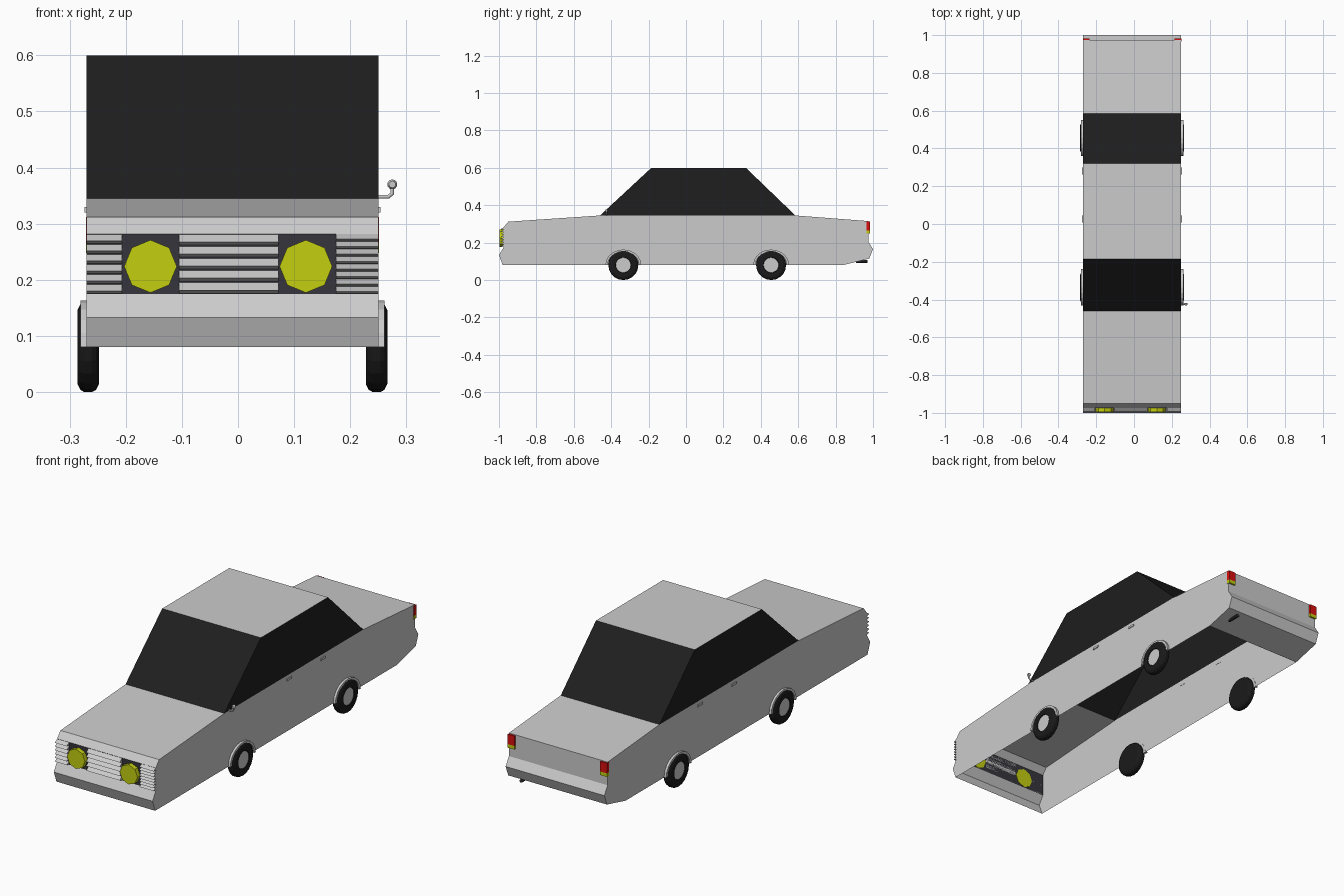
import bpy, bmesh, math
from mathutils import Vector

if "Cube" in bpy.data.objects:
    bpy.data.objects.remove(bpy.data.objects["Cube"])

XL, XR = -0.27, 0.25          # body sides
XC = (XL + XR) / 2


def material(name, rgb):
    m = bpy.data.materials.new(name)
    m.diffuse_color = (*rgb, 1)
    m.use_nodes = True
    m.node_tree.nodes["Principled BSDF"].inputs["Base Color"].default_value = m.diffuse_color
    return m


GLASS = material("dark_glass", (0.013, 0.013, 0.013))
RUBBER = material("rubber", (0.01, 0.01, 0.01))
DARK = material("grille_dark", (0.035, 0.035, 0.045))
YELLOW = material("lamp_yellow", (0.55, 0.62, 0.005))
RED = material("lamp_red", (0.7, 0.005, 0.005))


def finish(name, bm, mat=None):
    bmesh.ops.recalc_face_normals(bm, faces=bm.faces)
    me = bpy.data.meshes.new(name)
    bm.to_mesh(me)
    bm.free()
    ob = bpy.data.objects.new(name, me)
    bpy.context.collection.objects.link(ob)
    if mat:
        me.materials.append(mat)
    return ob


def prism(name, pts, x0, x1, mat=None, skip=(), caps=True):
    """Extrude a (y, z) outline along x; skipped edges stay open."""
    bm = bmesh.new()
    a = [bm.verts.new((x0, y, z)) for y, z in pts]
    b = [bm.verts.new((x1, y, z)) for y, z in pts]
    n = len(pts)
    for i in range(n):
        if i not in skip:
            j = (i + 1) % n
            bm.faces.new((a[i], a[j], b[j], b[i]))
    if caps:
        bm.faces.new(a)
        bm.faces.new(b[::-1])
    return finish(name, bm, mat)


def box(name, x0, x1, y0, y1, z0, z1, mat=None):
    return prism(name, [(y0, z0), (y1, z0), (y1, z1), (y0, z1)], x0, x1, mat)


def lathe(name, stations, centre, axis, n, mat=None):
    """Loft circles given as (offset along axis, radius), capped at both ends."""
    bm = bmesh.new()
    c, ax = Vector(centre), Vector(axis)
    up = Vector((0, 0, 1))
    side = ax.cross(up)
    rings = []
    for off, r in stations:
        rings.append([bm.verts.new(c + ax * off + r * (math.cos(t) * up + math.sin(t) * side))
                      for t in (2 * math.pi * k / n for k in range(n))])
    for p, q in zip(rings, rings[1:]):
        for k in range(n):
            bm.faces.new((p[k], p[(k + 1) % n], q[(k + 1) % n], q[k]))
    bm.faces.new(rings[0])
    bm.faces.new(rings[-1])
    return finish(name, bm, mat)


# Body shell, open below, under the cabin and behind the grille
body = [(-0.98, 0.08), (-1.0, 0.133), (-0.975, 0.175), (-0.975, 0.282), (-0.95, 0.312),
        (-0.46, 0.345), (0.585, 0.345), (0.975, 0.315), (0.975, 0.205), (1.0, 0.165),
        (0.98, 0.115), (0.84, 0.08)]
prism("body_shell", body, XL, XR, skip=(2, 5, 11))

# Cabin: dark glass all round with a grey roof
cabin = [(-0.46, 0.345), (-0.185, 0.6), (0.32, 0.6), (0.585, 0.345)]
prism("cabin_glass", cabin, XL, XR, GLASS, skip=(1, 3))
prism("roof", cabin[1:3], XL, XR, skip=(1,), caps=False)

# Grille backing panel
prism("grille_panel", [(-0.975, 0.175), (-0.975, 0.282)], XL, XR, DARK, skip=(1,), caps=False)

# Louvred grille sections
for part, x0, x1, count in (("left", XL, -0.207, 6), ("middle", -0.105, 0.072, 5),
                            ("right", 0.175, XR, 8)):
    h = 0.107 / count
    for i in range(count):
        z = 0.175 + i * h
        prism(f"grille_slat_{part}_{i}", [(-0.975, z + h * 0.95), (-0.993, z + h * 0.3),
                                          (-0.975, z + h * 0.05)], x0, x1)

# Octagonal headlights
for part, x in (("left", -0.156), ("right", 0.121)):
    lathe(f"headlight_{part}", [(0, 0.047), (0.023, 0.047)], (x, -0.973, 0.224),
          (0, -1, 0), 8, YELLOW)

# Parts repeated on both sides
for side, s, xs in (("left", -1, XL), ("right", 1, XR)):
    def span(a, b):
        return sorted((xs + s * a, xs + s * b))

    # Tail lamps with a yellow indicator underneath
    box(f"tail_lamp_{side}", *span(-0.035, 0.001), 0.965, 0.983, 0.265, 0.312, RED)
    box(f"rear_indicator_{side}", *span(-0.035, 0.001), 0.965, 0.983, 0.248, 0.265, YELLOW)

    # Door handles
    for i, y in enumerate((0.027, 0.28)):
        box(f"door_handle_{side}_{i}", *span(-0.001, 0.004), y - 0.018, y + 0.018, 0.32, 0.33)

    for end, y in (("front", -0.335), ("rear", 0.455)):
        # Wheels: tyre and hub disc
        xc = xs + s * -0.003
        tyre = [(-0.019, 0.0), (-0.019, 0.066), (-0.014, 0.076), (-0.007, 0.08),
                (0.007, 0.08), (0.014, 0.076), (0.019, 0.066), (0.019, 0.042), (0.014, 0.04)]
        lathe(f"tyre_{end}_{side}", [(o, max(r, 0.001)) for o, r in tyre],
              (xc, y, 0.08), (s, 0, 0), 20, RUBBER)
        lathe(f"hub_{end}_{side}", [(0.01, 0.04), (0.016, 0.04)],
              (xc, y, 0.08), (s, 0, 0), 20)

        # Wheel arch lip
        ang = [math.pi * k / 10 for k in range(11)]
        outer = [(y + 0.096 * math.cos(t), 0.08 + 0.083 * math.sin(t)) for t in ang]
        inner = [(y + 0.084 * math.cos(t), 0.08 + 0.073 * math.sin(t)) for t in ang]
        prism(f"wheel_arch_{end}_{side}", outer + inner[::-1], *span(-0.001, 0.011))

# Mirror arm and head on the right side
cu = bpy.data.curves.new("mirror_arm", "CURVE")
cu.dimensions = "3D"
cu.bevel_depth = 0.004
cu.bevel_resolution = 1
cu.use_fill_caps = True
sp = cu.splines.new("POLY")
path = [(0.245, -0.425, 0.348), (0.268, -0.425, 0.348), (0.275, -0.425, 0.354), (0.275, -0.425, 0.37)]
sp.points.add(len(path) - 1)
for p, co in zip(sp.points, path):
    p.co = (*co, 1)
bpy.context.collection.objects.link(bpy.data.objects.new("mirror_arm", cu))
lathe("mirror_head", [(-0.006, 0.006), (0.0, 0.009), (0.006, 0.008)],
      (0.275, -0.425, 0.37), (0, 1, 0), 10)

# Exhaust pipe tucked under the tail
lathe("exhaust_pipe", [(-0.03, 0.008), (0.03, 0.008)], (0.19, 0.94, 0.1), (0, 1, 0), 10, DARK)
